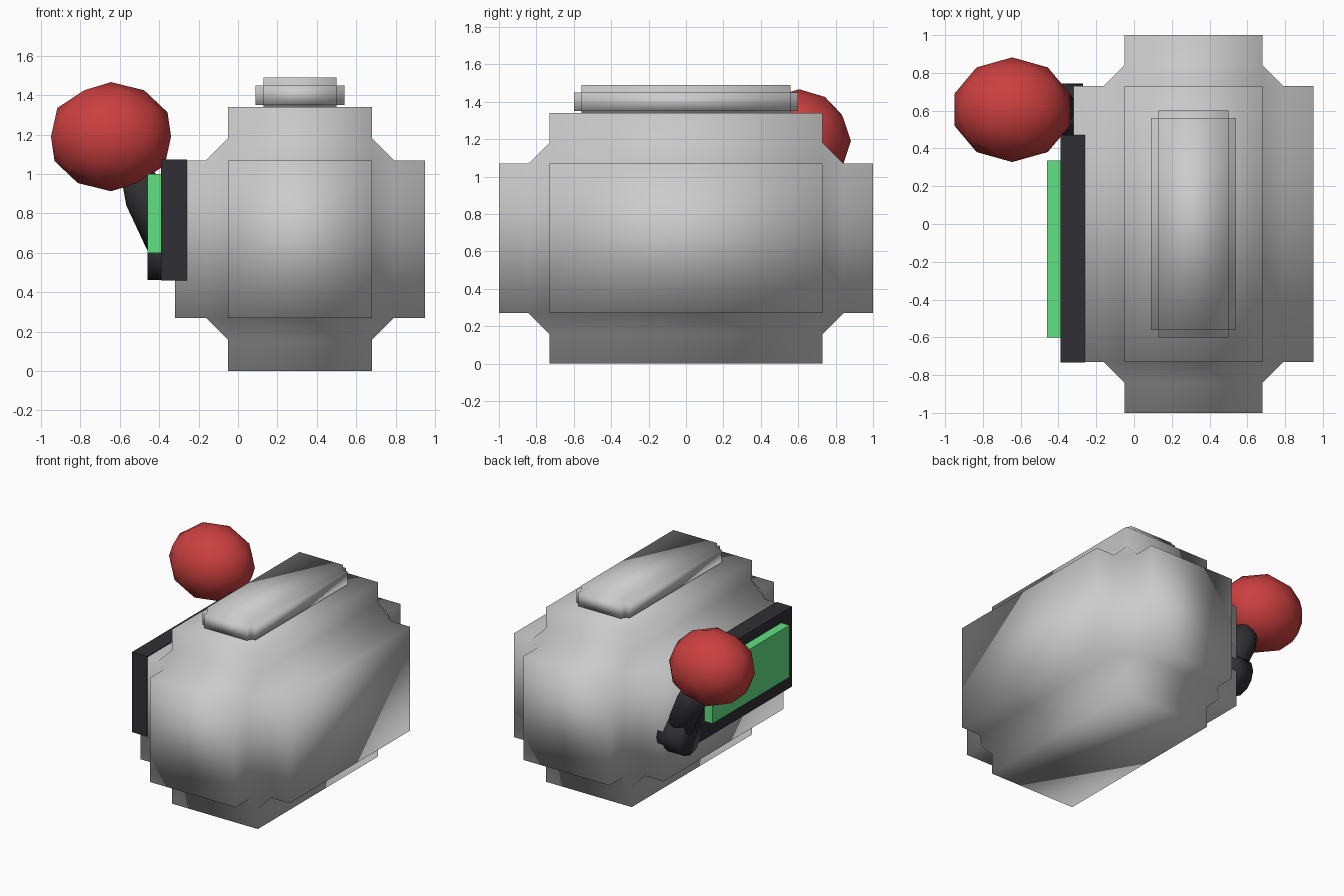
import bpy, bmesh, math
from mathutils import Vector, Matrix

if "Cube" in bpy.data.objects:
    bpy.data.objects.remove(bpy.data.objects["Cube"])


def material(name, rgb):
    m = bpy.data.materials.new(name)
    m.diffuse_color = (*rgb, 1)
    m.use_nodes = True
    m.node_tree.nodes["Principled BSDF"].inputs["Base Color"].default_value = m.diffuse_color
    return m


DARK = material("dark_plastic", (0.03, 0.03, 0.035))
GREEN = material("green_display", (0.12, 0.75, 0.22))
RED = material("red_knob", (0.6, 0.05, 0.05))


def finish(name, bm, mat=None, smooth=True):
    bmesh.ops.recalc_face_normals(bm, faces=bm.faces)
    me = bpy.data.meshes.new(name)
    for f in bm.faces:
        f.smooth = smooth
    bm.to_mesh(me)
    bm.free()
    ob = bpy.data.objects.new(name, me)
    bpy.context.collection.objects.link(ob)
    if mat:
        me.materials.append(mat)
    return ob


def box(name, lo, hi, mat=None, step=0, segments=2, smooth=False):
    """Box between two corners; step cuts inward-stepped edges."""
    lo, hi = Vector(lo), Vector(hi)
    bm = bmesh.new()
    bmesh.ops.create_cube(bm, size=1, matrix=Matrix.Translation((lo + hi) / 2)
                          @ Matrix.Diagonal((*(hi - lo), 1)))
    if step:
        bmesh.ops.bevel(bm, geom=bm.edges[:], offset=step, offset_type='OFFSET',
                        segments=segments, profile=0.0, affect='EDGES')
    return finish(name, bm, mat, smooth)


def tube(name, stations, mat, sides=12):
    """Capped round tube through (x, z, radius) stations at the lever's depth."""
    bm = bmesh.new()
    a, b = stations[0], stations[-1]
    axis = Vector((b[0] - a[0], 0, b[1] - a[1])).normalized()
    across = Vector((0, 1, 0))
    up = axis.cross(across)
    rings = []
    for x, z, r in stations:
        c = Vector((x, LEVER_Y, z))
        rings.append([bm.verts.new(c + r * (math.cos(t) * across + math.sin(t) * up))
                      for t in (i * math.tau / sides for i in range(sides))])
    for p, q in zip(rings, rings[1:]):
        for i in range(sides):
            j = (i + 1) % sides
            bm.faces.new((p[i], p[j], q[j], q[i]))
    bm.faces.new(rings[0])
    bm.faces.new(rings[-1])
    return finish(name, bm, mat)


LEVER_Y = 0.605

# main housing and raised top cap, both with inward-stepped edges
box("housing", (-0.32, -1, 0), (0.95, 1, 1.34), step=0.27, segments=3, smooth=True)
box("top_cap", (0.09, -0.6, 1.31), (0.54, 0.6, 1.49), step=0.04, smooth=True)

# side panel with display
box("side_panel", (-0.39, -0.732, 0.46), (-0.26, 0.47, 1.075), DARK)
box("display", (-0.46, -0.6, 0.6), (-0.385, 0.335, 1.0), GREEN)

# lever: pivot, arm, knob
tube("lever_pivot", [(-0.27, 0.6, 0.138), (-0.46, 0.6, 0.138)], DARK)
tube("lever_arm", [(-0.35, 0.6, 0.095), (-0.47, 0.88, 0.105), (-0.52, 1.02, 0.08)], DARK)

bm = bmesh.new()
bmesh.ops.create_icosphere(bm, subdivisions=2, radius=1)
size = [max(v.co[i] for v in bm.verts) for i in range(3)]
for v in bm.verts:
    v.co = (-0.645 + v.co.x / size[0] * 0.305,
            LEVER_Y + v.co.y / size[1] * 0.277,
            1.19 + v.co.z / size[2] * 0.277)
finish("lever_knob", bm, RED)
